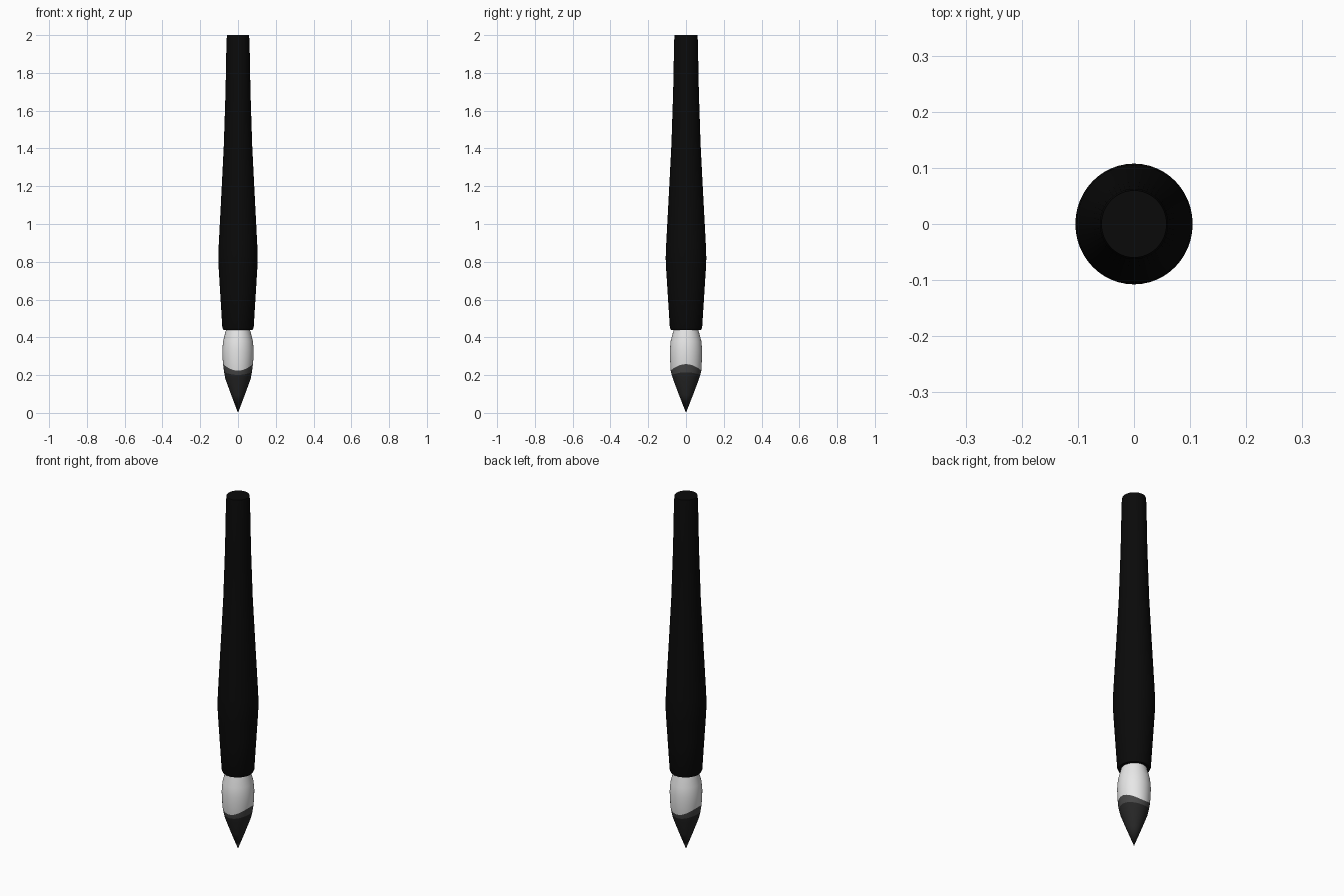
import bpy, bmesh, math

if "Cube" in bpy.data.objects:
    bpy.data.objects.remove(bpy.data.objects["Cube"])

SEG = 48
Y_STRETCH = 1.03   # slightly oval section


def material(name, v):
    m = bpy.data.materials.new(name)
    m.diffuse_color = (v, v, v, 1)
    m.use_nodes = True
    m.node_tree.nodes["Principled BSDF"].inputs["Base Color"].default_value = m.diffuse_color
    return m


def lathe(name, profile, mats, bands):
    """Stack rings of (radius, z, wave); wave lifts a ring at the +x/-x sides.
    bands[i] is the material index of the faces above ring i."""
    bm = bmesh.new()
    rings = []
    for r, z, wave in profile:
        if r == 0:
            rings.append([bm.verts.new((0, 0, z))])
            continue
        ring = []
        for i in range(SEG):
            a = 2 * math.pi * i / SEG
            ring.append(bm.verts.new((r * math.cos(a), r * Y_STRETCH * math.sin(a),
                                      z + wave * math.cos(2 * a))))
        rings.append(ring)
    for k, (lo, hi) in enumerate(zip(rings, rings[1:])):
        for i in range(SEG):
            j = (i + 1) % SEG
            if len(lo) == 1:
                f = bm.faces.new((lo[0], hi[j], hi[i]))
            else:
                f = bm.faces.new((lo[i], lo[j], hi[j], hi[i]))
            f.material_index = bands[k]
    # flat end caps
    for ring, band in ((rings[0], bands[0]), (rings[-1], bands[-1])):
        if len(ring) > 1:
            bm.faces.new(ring).material_index = band
    bmesh.ops.recalc_face_normals(bm, faces=bm.faces)
    me = bpy.data.meshes.new(name)
    bm.to_mesh(me)
    bm.free()
    ob = bpy.data.objects.new(name, me)
    bpy.context.collection.objects.link(ob)
    for m in mats:
        me.materials.append(m)
    bpy.ops.object.select_all(action='DESELECT')
    ob.select_set(True)
    bpy.context.view_layer.objects.active = ob
    bpy.ops.object.shade_smooth_by_angle(angle=math.radians(35))
    return ob


black = material("black_lacquer", 0.003)
white = material("white_bristle", 0.8)
grey = material("grey_ink_edge", 0.065)
ink = material("dark_ink", 0.02)

# handle: swelling grip tapering to a blunt end
handle = [(0.078, 0.44, 0), (0.083, 0.452, 0), (0.094, 0.63, 0), (0.102, 0.76, 0),
          (0.1045, 0.82, 0), (0.102, 0.89, 0), (0.087, 1.18, 0), (0.075, 1.42, 0),
          (0.066, 1.7, 0), (0.061, 1.97, 0), (0.058, 2.0, 0)]
lathe("handle", handle, [black], [0] * 10)

# bristle head: pointed inked tip, wavy grey edge, white belly
head = [(0, 0, 0), (0.036, 0.095, 0), (0.067, 0.18, 0), (0.0735, 0.208, 0.007),
        (0.079, 0.241, 0.017), (0.082, 0.29, 0), (0.083, 0.33, 0), (0.079, 0.38, 0),
        (0.063, 0.442, 0), (0.06, 0.46, 0)]
lathe("bristle_head", head, [ink, grey, white], [0, 0, 0, 1, 2, 2, 2, 2, 2])
